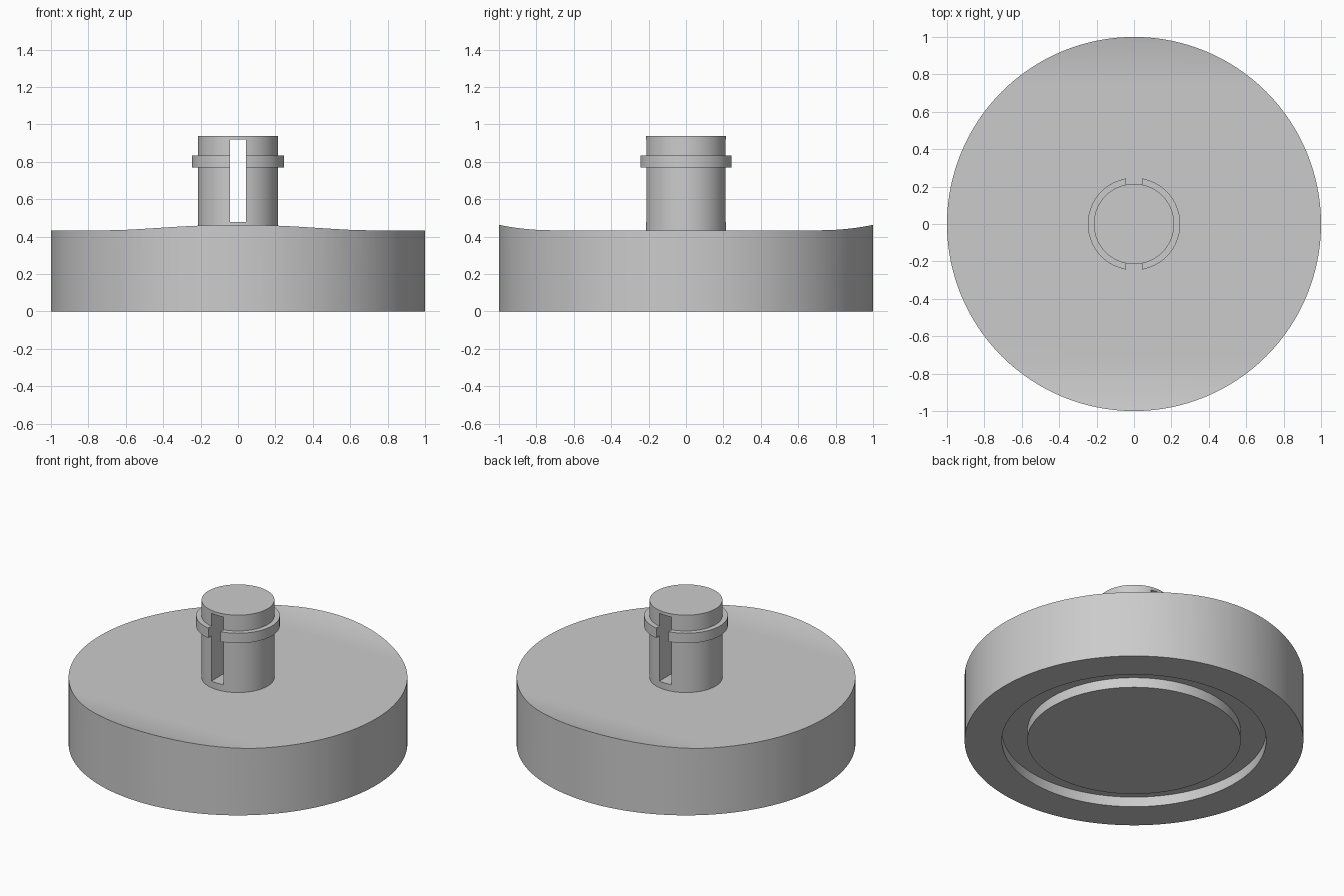
import bpy, bmesh, math

if "Cube" in bpy.data.objects:
    bpy.data.objects.remove(bpy.data.objects["Cube"], do_unlink=True)

grey = bpy.data.materials.new("light grey")
grey.use_nodes = True
grey.diffuse_color = (0.6, 0.6, 0.6, 1)
grey.node_tree.nodes["Principled BSDF"].inputs["Base Color"].default_value = (0.6, 0.6, 0.6, 1)


def finish(name, bm):
    bmesh.ops.recalc_face_normals(bm, faces=bm.faces)
    mesh = bpy.data.meshes.new(name)
    bm.to_mesh(mesh)
    bm.free()
    mesh.materials.append(grey)
    obj = bpy.data.objects.new(name, mesh)
    bpy.context.collection.objects.link(obj)
    return obj


def lathe(name, profile, steps=128):
    """Spin (radius, height) points about z; both ends lie on the axis."""
    bm = bmesh.new()
    verts = [bm.verts.new((r, 0, z)) for r, z in profile]
    edges = [bm.edges.new(pair) for pair in zip(verts, verts[1:])]
    bmesh.ops.spin(bm, geom=verts + edges, cent=(0, 0, 0), axis=(0, 0, 1),
                   angle=math.tau, steps=steps, use_merge=True)
    bmesh.ops.remove_doubles(bm, verts=bm.verts, dist=1e-5)
    return finish(name, bm)


def prism(name, profile, half_width):
    """Extrude a closed (y, z) outline along x."""
    bm = bmesh.new()
    face = bm.faces.new([bm.verts.new((-half_width, y, z)) for y, z in profile])
    out = bmesh.ops.extrude_face_region(bm, geom=[face])
    moved = [v for v in out["geom"] if isinstance(v, bmesh.types.BMVert)]
    bmesh.ops.translate(bm, verts=moved, vec=(2 * half_width, 0, 0))
    return finish(name, bm)


def cut(obj, cutter):
    mod = obj.modifiers.new("cut", "BOOLEAN")
    mod.operation = "DIFFERENCE"
    mod.solver = "EXACT"
    mod.object = cutter
    bpy.ops.object.select_all(action="DESELECT")
    bpy.context.view_layer.objects.active = obj
    obj.select_set(True)
    bpy.ops.object.modifier_apply(modifier=mod.name)
    bpy.data.objects.remove(cutter, do_unlink=True)
    bpy.ops.object.shade_smooth_by_angle(angle=math.radians(25))


# Round base with an annular groove underneath
base = lathe("base", [(0, 0), (0.63, 0), (0.63, 0.065), (0.78, 0.065),
                      (0.78, 0), (1, 0), (1, 0.6), (0, 0.6)])

# Top of the base: flat in the middle, curling up at front and back
flat, low, rise, reach = 0.72, 0.434, 0.029, 1.05
curl = [(flat + (reach - flat) * i / 12) for i in range(13)]
half = [(y, low + rise * ((y - flat) / (1 - flat)) ** 2) for y in curl]
outline = [(-y, z) for y, z in reversed(half)] + half + [(reach, 0.8), (-reach, 0.8)]
cut(base, prism("top_cutter", outline, 1.2))

# Stem with a retaining collar, split by a slot from front to back
stem = lathe("stem", [(0, 0.4), (0.215, 0.4), (0.215, 0.77), (0.247, 0.77),
                      (0.247, 0.835), (0.215, 0.835), (0.215, 0.938), (0, 0.938)], 96)
cut(stem, prism("slot_cutter", [(-0.4, 0.477), (0.4, 0.477),
                                (0.4, 0.918), (-0.4, 0.918)], 0.044))
